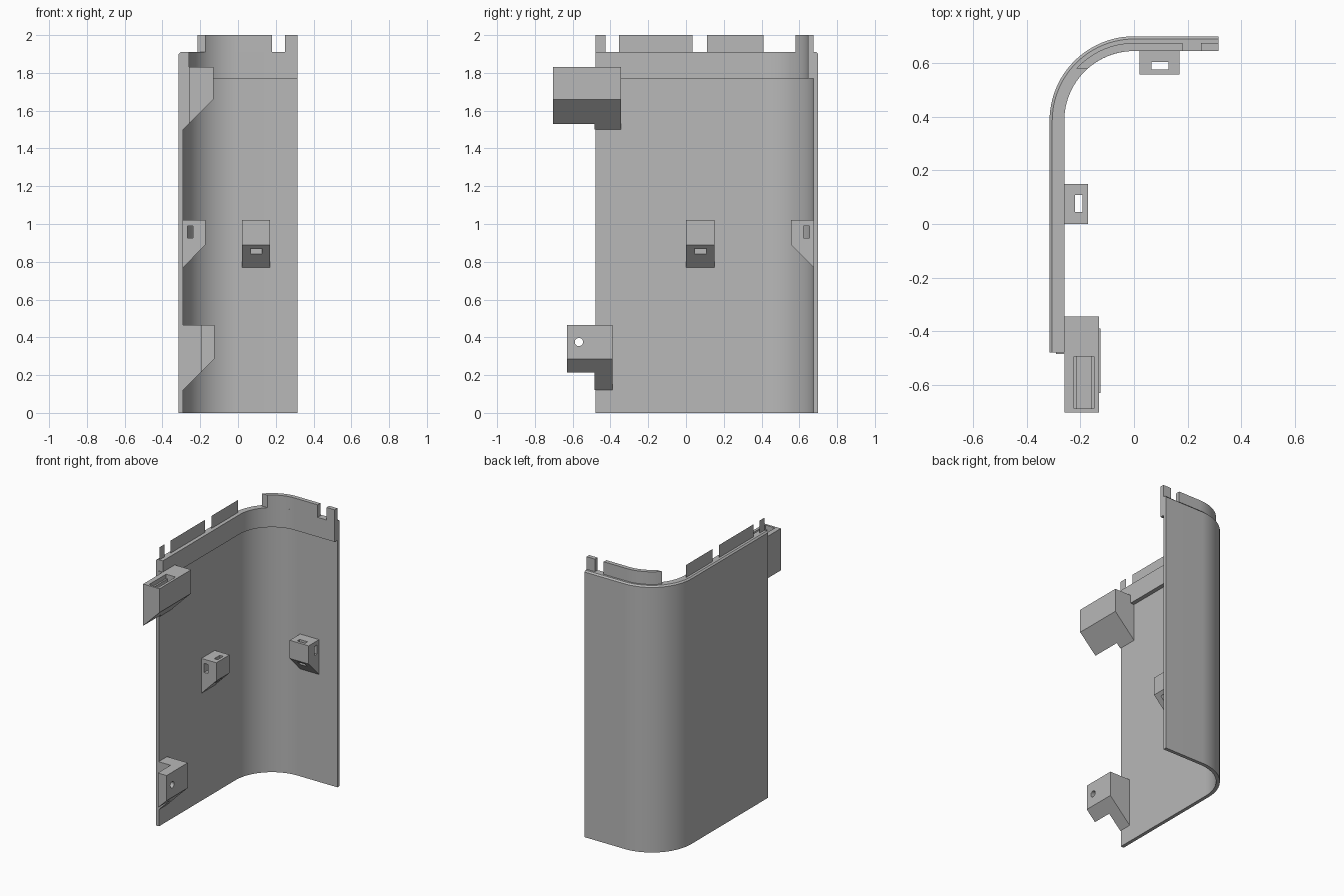
import bpy, bmesh
from math import asin, sin, cos, pi
from mathutils import Vector

if "Cube" in bpy.data.objects:
    bpy.data.objects.remove(bpy.data.objects["Cube"], do_unlink=True)

GREY = (0.48, 0.48, 0.48, 1)
mat = bpy.data.materials.new("plain grey")
mat.use_nodes = True
mat.diffuse_color = GREY
mat.node_tree.nodes["Principled BSDF"].inputs["Base Color"].default_value = GREY

RADIUS, CORNER_Y, FRONT_Y, SIDE_X = 0.315, 0.385, -0.48, 0.315
SKIN, RIM = 0.025, 0.055          # depths from the outer surface
SHOULDER, TOP = 1.91, 2.0
WALL_X, WALL_Y = -0.29, 0.675     # inner faces of the two walls


def finish(bm, name, smooth=False):
    bmesh.ops.recalc_face_normals(bm, faces=bm.faces)
    mesh = bpy.data.meshes.new(name)
    bm.to_mesh(mesh)
    bm.free()
    obj = bpy.data.objects.new(name, mesh)
    bpy.context.collection.objects.link(obj)
    mesh.materials.append(mat)
    bpy.ops.object.select_all(action="DESELECT")
    obj.select_set(True)
    bpy.context.view_layer.objects.active = obj
    if smooth:
        bpy.ops.object.shade_smooth_by_angle(angle=pi / 6)
    return obj


def wall_path(depth, y0, x1, steps=24):
    """Plan line of the L-shaped panel at a depth inside its outer surface."""
    r = RADIUS - depth
    a0 = asin((y0 - CORNER_Y) / r) if y0 > CORNER_Y else 0
    pts = [] if a0 else [(-r, y0)]
    for i in range(steps + 1):
        a = a0 + (pi / 2 - a0) * i / steps
        pts.append((-r * cos(a), CORNER_Y + r * sin(a)))
    return pts + [(x1, CORNER_Y + r)]


def sweep(name, section, y0=FRONT_Y, x1=SIDE_X):
    """Carry a (depth, height) section along the panel."""
    bm = bmesh.new()
    rails = [[bm.verts.new((x, y, z)) for x, y in wall_path(d, y0, x1)]
             for d, z in section]
    for k, a in enumerate(rails):
        b = rails[(k + 1) % len(rails)]
        for i in range(len(a) - 1):
            bm.faces.new((a[i], a[i + 1], b[i + 1], b[i]))
    bm.faces.new([r[0] for r in rails])
    bm.faces.new([r[-1] for r in rails])
    return finish(bm, name, True)


def prism(name, profile, start, end, place):
    """Extrude a (depth, height) profile along a wall."""
    bm = bmesh.new()
    face = bm.faces.new([bm.verts.new(place(d, start, z)) for d, z in profile])
    ext = bmesh.ops.extrude_face_region(bm, geom=[face])
    move = Vector(place(0, end, 0)) - Vector(place(0, start, 0))
    bmesh.ops.translate(bm, vec=move, verts=[v for v in ext["geom"]
                                             if isinstance(v, bmesh.types.BMVert)])
    return finish(bm, name)


def block(name, d0, d1, s0, s1, z0, z1, place):
    return prism(name, [(d0, z0), (d1, z0), (d1, z1), (d0, z1)], s0, s1, place)


def cut(obj, cutter):
    mod = obj.modifiers.new("cut", "BOOLEAN")
    mod.object, mod.solver = cutter, "EXACT"
    bpy.context.view_layer.objects.active = obj
    bpy.ops.object.modifier_apply(modifier=mod.name)
    bpy.data.objects.remove(cutter, do_unlink=True)


def on_side(d, s, z):
    return (WALL_X + d, s, z)


def on_back(d, s, z):
    return (s, WALL_Y - d, z)


# Curved panel with a chamfered top edge, and its thicker inner rim
sweep("panel", [(0, 0), (SKIN, 0), (SKIN, SHOULDER), (0.01, SHOULDER), (0, 1.9)])
sweep("inner_rim", [(SKIN, 1.77), (RIM, 1.77), (RIM, SHOULDER), (SKIN, SHOULDER)])

# Raised lip round the corner and the tab at its end
sweep("corner_lip", [(SKIN, SHOULDER), (RIM, SHOULDER), (RIM, TOP), (SKIN, TOP)],
      y0=0.58, x1=0.18)
block("back_tab", 0, RIM - SKIN, 0.25, SIDE_X, SHOULDER, TOP, on_back)

# Thin sheet tabs on the side wall
for i, (s0, s1) in enumerate([(FRONT_Y, -0.425), (-0.355, 0.035), (0.11, 0.41)]):
    bm = bmesh.new()
    bm.faces.new([bm.verts.new(on_side(0.003, s, z)) for s, z in
                  ((s0, SHOULDER), (s1, SHOULDER), (s1, TOP), (s0, TOP))])
    finish(bm, f"side_tab_{i + 1}")

# Two slotted clips halfway up
for name, s, place in (("side_clip", 0, on_side), ("back_clip", 0.02, on_back)):
    clip = prism(name, [(0, 0.77), (0.118, 0.89), (0.118, 1.02), (0, 1.02)],
                 s, s + 0.15, place)
    cut(clip, block("cutter", 0.07, 0.098, s + 0.045, s + 0.108, 0.7, 1.1, place))
    cut(clip, block("cutter", 0.022, 0.052, s - 0.1, s + 0.25, 0.925, 0.99, place))

# Upper bracket: wall part and a pocketed arm reaching past the panel edge
prism("upper_bracket", [(0, 1.5), (0.16, 1.66), (0.16, 1.83), (0, 1.83)],
      -0.485, -0.345, on_side)
arm = prism("upper_bracket_arm",
            [(0.03, 1.53), (0.16, 1.66), (0.16, 1.83), (0.03, 1.83)],
            -0.703, -0.485, on_side)
cut(arm, block("cutter", 0.066, 0.141, -0.688, -0.494, 1.8, 1.9, on_side))
cut(arm, block("cutter", 0.078, 0.13, -0.688, -0.494, 1.7, 1.9, on_side))

# Lower bracket: wall part and an arm with a screw hole
prism("lower_bracket", [(0, 0.12), (0.165, 0.285), (0.165, 0.465), (0, 0.465)],
      -0.485, -0.39, on_side)
arm = prism("lower_bracket_arm",
            [(0.095, 0.215), (0.165, 0.285), (0.165, 0.465), (0.095, 0.465)],
            -0.63, -0.485, on_side)
bpy.ops.mesh.primitive_cylinder_add(vertices=24, radius=0.022, depth=0.6,
                                    location=(-0.15, -0.567, 0.375),
                                    rotation=(0, pi / 2, 0))
hole = bpy.context.object
hole.data.materials.append(mat)
cut(arm, hole)
